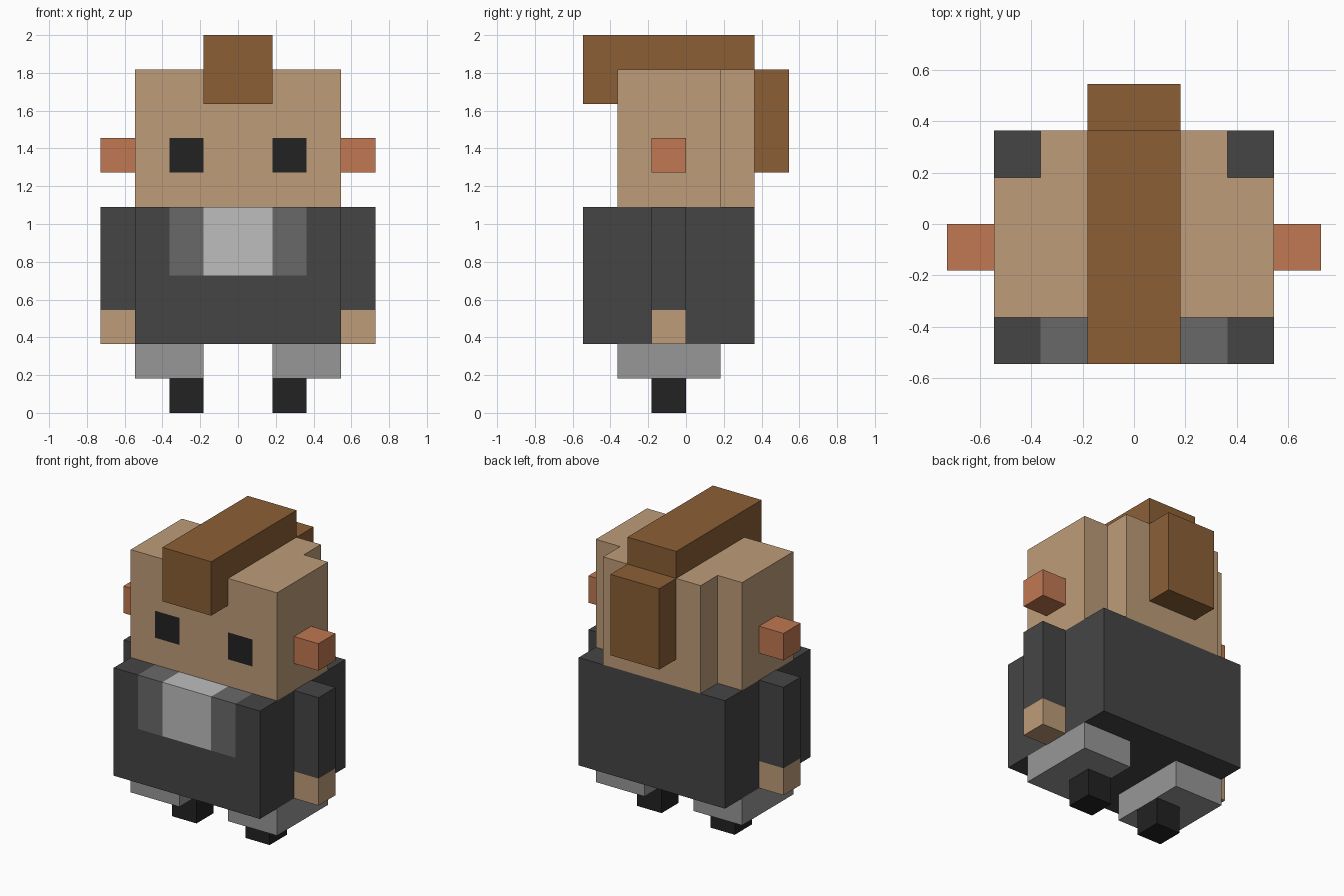
import bpy
import bmesh
from mathutils import Vector

if "Cube" in bpy.data.objects:
    bpy.data.objects.remove(bpy.data.objects["Cube"], do_unlink=True)

U = 2 / 11  # one block


def material(name, rgb):
    lin = [((c / 255 + 0.055) / 1.055) ** 2.4 for c in rgb]
    m = bpy.data.materials.new(name)
    m.use_nodes = True
    m.diffuse_color = (*lin, 1)
    bsdf = m.node_tree.nodes["Principled BSDF"]
    bsdf.inputs["Base Color"].default_value = (*lin, 1)
    bsdf.inputs["Roughness"].default_value = 0.9
    return m


SKIN = material("skin", (190, 156, 121))
HAIR = material("brown hair", (139, 95, 54))
EAR = material("reddish ear", (192, 120, 82))
JACKET = material("dark grey jacket", (69, 69, 69))
COLLAR = material("mid grey lapel", (105, 105, 105))
SHIRT = material("light grey shirt", (189, 189, 189))
TROUSERS = material("grey trousers", (151, 151, 151))
BLACK = material("near black", (34, 34, 34))


def prism(name, base, sweep, mats, cuts=(), rule=None):
    """Sweep a flat outline, cut it at (axis, position) planes, colour faces by rule."""
    bm = bmesh.new()
    face = bm.faces.new([bm.verts.new(p) for p in base])
    ext = bmesh.ops.extrude_face_region(bm, geom=[face], use_keep_orig=True)
    moved = [e for e in ext["geom"] if isinstance(e, bmesh.types.BMVert)]
    bmesh.ops.translate(bm, verts=moved, vec=sweep)
    for axis, pos in cuts:
        normal = Vector((0, 0, 0))
        normal[axis] = 1
        bmesh.ops.bisect_plane(bm, geom=bm.verts[:] + bm.edges[:] + bm.faces[:],
                               plane_co=normal * pos, plane_no=normal)
    bmesh.ops.recalc_face_normals(bm, faces=bm.faces[:])
    if rule:
        for f in bm.faces:
            f.material_index = rule(f.calc_center_median(), f.normal)
    bmesh.ops.scale(bm, vec=(U, U, U), verts=bm.verts[:])
    mesh = bpy.data.meshes.new(name)
    bm.to_mesh(mesh)
    bm.free()
    for m in mats:
        mesh.materials.append(m)
    obj = bpy.data.objects.new(name, mesh)
    bpy.context.collection.objects.link(obj)
    return obj


def box(name, x, y, z, mats, cuts=(), rule=None):
    base = [(x[0], y[0], z[0]), (x[1], y[0], z[0]), (x[1], y[1], z[0]), (x[0], y[1], z[0])]
    return prism(name, base, (0, 0, z[1] - z[0]), mats, cuts, rule)


# Torso with shirt and lapels on the upper front and the front strip of the top
def torso_rule(c, n):
    on_front = n.y < -0.5 and c.z > 4
    on_top = n.z > 0.5 and c.y < -2
    if on_front or on_top:
        return 2 if abs(c.x) < 1 else 1 if abs(c.x) < 2 else 0
    return 0


box("torso", (-3, 3), (-3, 2), (2, 6), [JACKET, COLLAR, SHIRT],
    [(0, -2), (0, -1), (0, 1), (0, 2), (1, -2), (2, 4)], torso_rule)


# Head: wide block with a narrower step at the back, eyes cut into the front face
def head_rule(c, n):
    return 1 if n.y < -0.5 and 1 < abs(c.x) < 2 and 7 < c.z < 8 else 0


plan = [(-3, -2), (3, -2), (3, 1), (2, 1), (2, 2), (-2, 2), (-2, 1), (-3, 1)]
prism("head", [(x, y, 6) for x, y in plan], (0, 0, 4), [SKIN, BLACK],
      [(0, -2), (0, -1), (0, 1), (0, 2), (2, 7), (2, 8)], head_rule)

# Hair: crest with a fringe hanging over the forehead, and a tail at the back
side = [(-3, 9), (-2, 9), (-2, 10), (2, 10), (2, 11), (-3, 11)]
prism("hair_crest", [(-1, y, z) for y, z in side], (2, 0, 0), [HAIR])
box("hair_back", (-1, 1), (2, 3), (7, 10), [HAIR])

# Paired parts
for label, s in (("left", 1), ("right", -1)):
    def span(a, b):
        return tuple(sorted((s * a, s * b)))

    box(label + "_ear", span(3, 4), (-1, 0), (7, 8), [EAR])
    box(label + "_arm", span(3, 4), (-1, 0), (2, 6), [JACKET, SKIN],
        [(2, 3)], lambda c, n: 1 if c.z < 3 else 0)
    box(label + "_leg", span(1, 3), (-2, 1), (1, 2), [TROUSERS])
    box(label + "_foot", span(1, 2), (-1, 0), (0, 1), [BLACK])
